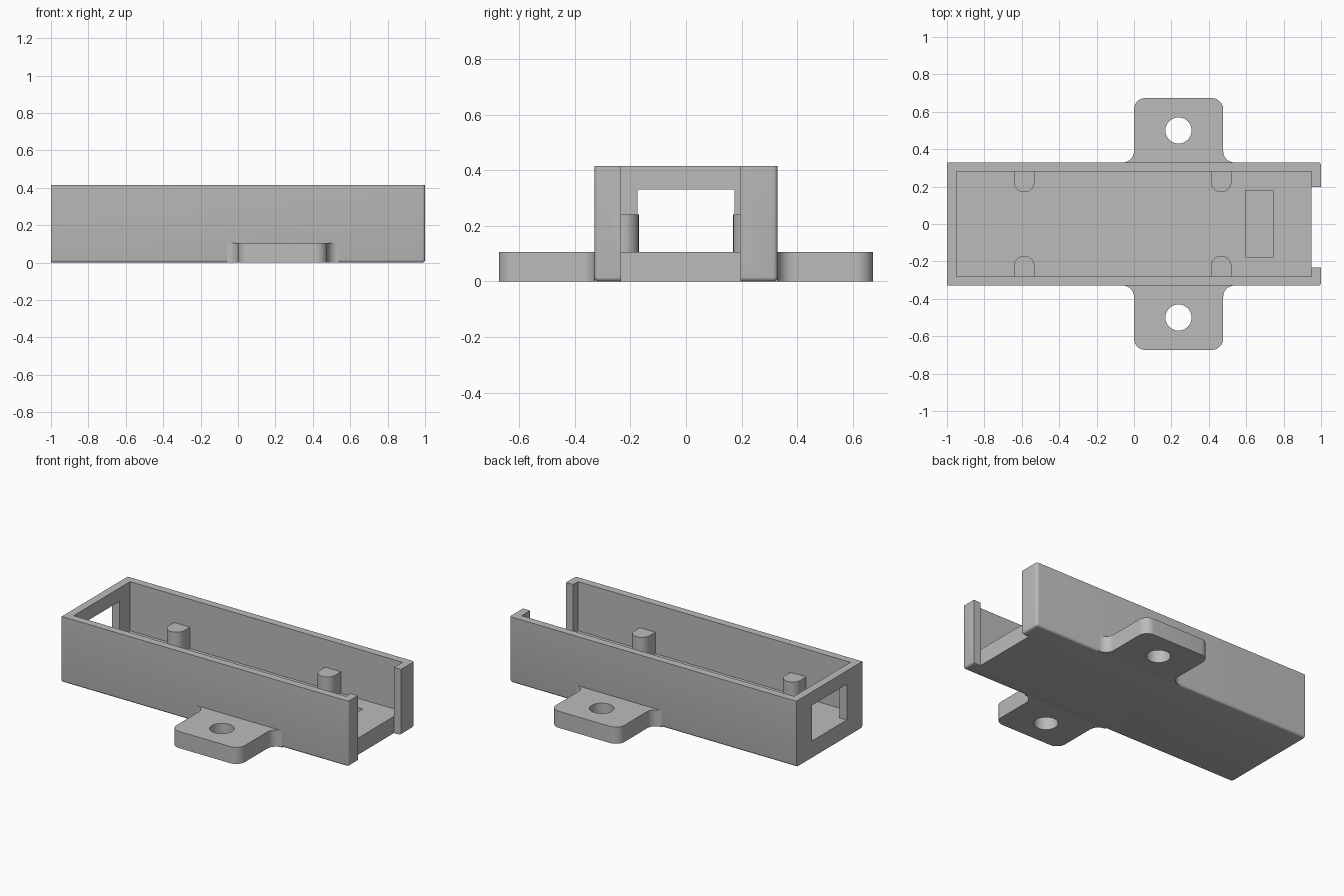
import bpy, bmesh, math

if "Cube" in bpy.data.objects:
    bpy.data.objects.remove(bpy.data.objects["Cube"])

grey = bpy.data.materials.new("plain grey")
grey.diffuse_color = (0.5, 0.5, 0.5, 1)
grey.use_nodes = True
grey.node_tree.nodes["Principled BSDF"].inputs["Base Color"].default_value = grey.diffuse_color


def arc(cx, cy, r, a0, a1, n=10):
    return [(cx + r * math.cos(math.radians(a0 + (a1 - a0) * i / n)),
             cy + r * math.sin(math.radians(a0 + (a1 - a0) * i / n))) for i in range(n + 1)]


def rect(x0, x1, y0, y1):
    return [(x0, y0), (x1, y0), (x1, y1), (x0, y1)]


def prism(name, outline, z0, z1, bevel_rule=None, r=0.015):
    """Extrude a plan outline from z0 to z1, rounding the edges picked by bevel_rule."""
    bm = bmesh.new()
    face = bm.faces.new([bm.verts.new((x, y, z0)) for x, y in outline])
    ext = bmesh.ops.extrude_face_region(bm, geom=[face])
    for v in ext["geom"]:
        if isinstance(v, bmesh.types.BMVert):
            v.co.z = z1
    bmesh.ops.recalc_face_normals(bm, faces=bm.faces[:])
    if bevel_rule:
        edges = [e for e in bm.edges if bevel_rule(e.verts[0].co, e.verts[1].co)]
        bmesh.ops.bevel(bm, geom=edges, offset=r, segments=4, profile=0.5, affect='EDGES')
    me = bpy.data.meshes.new(name)
    bm.to_mesh(me)
    bm.free()
    me.materials.append(grey)
    ob = bpy.data.objects.new(name, me)
    bpy.context.collection.objects.link(ob)
    return ob


def activate(ob):
    bpy.ops.object.select_all(action='DESELECT')
    ob.select_set(True)
    bpy.context.view_layer.objects.active = ob


def cut(ob, cutter):
    mod = ob.modifiers.new("cut", 'BOOLEAN')
    mod.operation = 'DIFFERENCE'
    mod.solver = 'EXACT'
    mod.object = cutter
    activate(ob)
    bpy.ops.object.modifier_apply(modifier=mod.name)
    bpy.data.objects.remove(cutter)


def smooth(ob):
    activate(ob)
    bpy.ops.object.shade_smooth_by_angle(angle=math.radians(35))


W, H, FLOOR = 0.329, 0.415, 0.105
LIP0, LIP1 = -0.233, 0.197


# Tray body: block with open notch at the right end, softened lower and right edges
def soft(a, b):
    bottom = a.z < 0.001 and b.z < 0.001 and not (a.x < -0.99 and b.x < -0.99)
    bottom = bottom and not (abs(a.y - b.y) < 0.001 and a.y in (LIP0, LIP1))
    long_or_end = abs(a.y) > 0.32 or (a.x > 0.99 and b.x > 0.99)
    upright = abs(a.z - b.z) > 0.1 and a.x > 0.99 and abs(a.y) > 0.32
    return (bottom and long_or_end) or upright


tray = prism("tray", [(-1, -W), (1, -W), (1, LIP0), (0.95, LIP0),
                      (0.95, LIP1), (1, LIP1), (1, W), (-1, W)], 0, H, soft)
# Cavity, running out through the end opening
cut(tray, prism("cavity", [(-0.95, -0.281), (0.95, -0.281), (0.95, LIP0), (1.1, LIP0),
                           (1.1, LIP1), (0.95, LIP1), (0.95, 0.281), (-0.95, 0.281)], FLOOR, 0.6))
# Window in the left end wall and shallow pocket in the floor
cut(tray, prism("window", rect(-1.1, -0.9, -0.174, 0.174), FLOOR, 0.33))
cut(tray, prism("pocket", rect(0.596, 0.746, -0.177, 0.179), 0.055, 0.2))
smooth(tray)

for s, side in ((-1, "front"), (1, "back")):
    # Mounting tab with rounded corners, flared root and screw hole
    x0, x1, r, end = 0.0, 0.477, 0.06, 0.673
    pts = [(x0 - r, 0.315)] + arc(x0 - r, W + r, r, -90, 0)
    pts += arc(x0 + r, end - r, r, 180, 90) + arc(x1 - r, end - r, r, 90, 0)
    pts += arc(x1 + r, W + r, r, 180, 270) + [(x1 + r, 0.315)]
    tab = prism(side + "_tab", [(x, s * y) for x, y in pts], 0, FLOOR)
    cut(tab, prism("hole", arc(0.238, s * 0.5, 0.07, 0, 352.5, 47), -0.1, 0.3))
    smooth(tab)
    # Support posts with rounded inner ends
    for i, x in enumerate((-0.587, 0.466)):
        pts = [(x - 0.055, 0.29)] + arc(x, 0.225, 0.055, 180, 360, 20) + [(x + 0.055, 0.29)]
        smooth(prism(f"{side}_post_{i + 1}", [(px, s * py) for px, py in pts], 0.09, 0.24))
